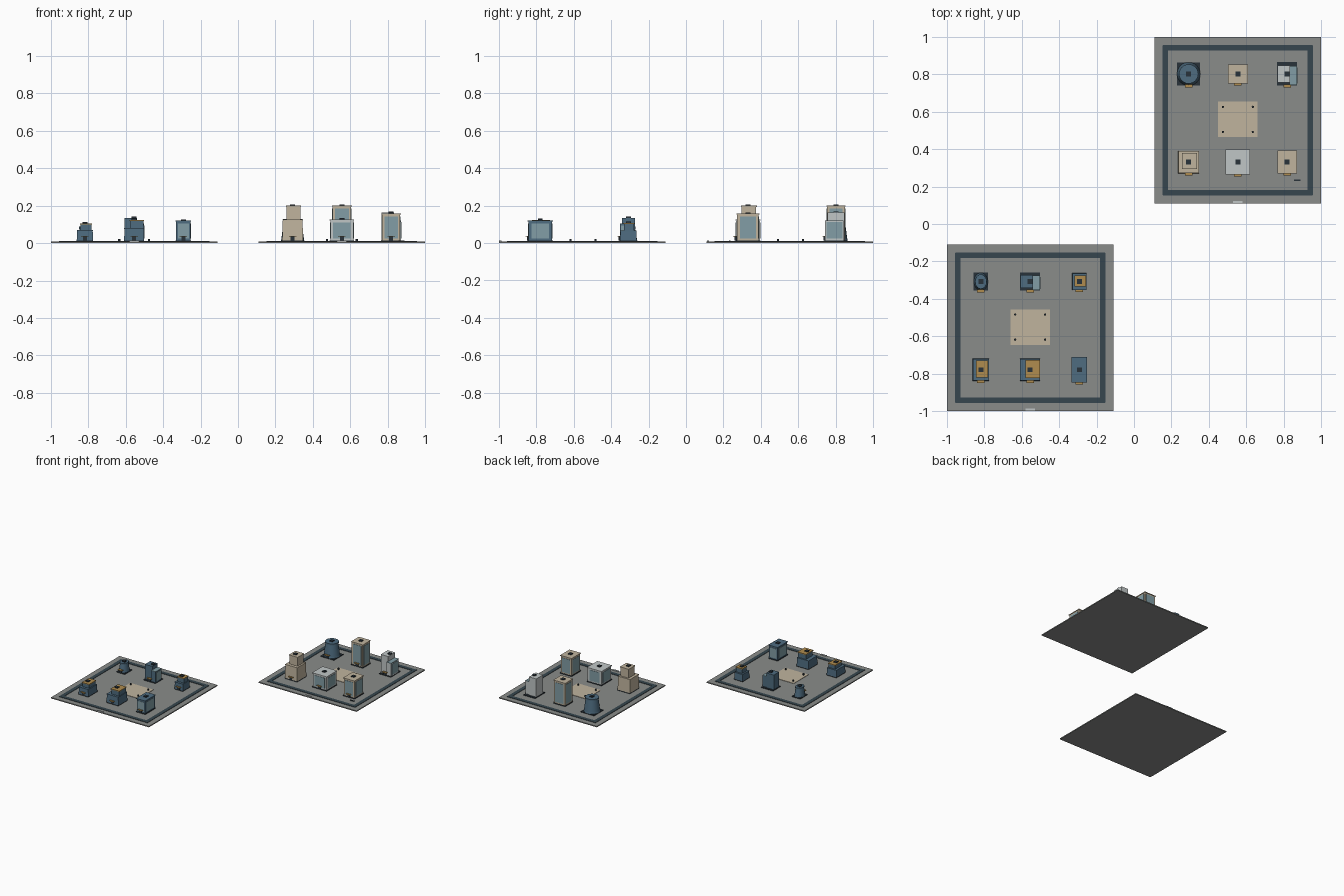
import bpy, bmesh
from mathutils import Vector

if "Cube" in bpy.data.objects:
    bpy.data.objects.remove(bpy.data.objects["Cube"])


def lin(c):
    c /= 255
    return c / 12.92 if c <= 0.04045 else ((c + 0.055) / 1.055) ** 2.4


def mat(name, r, g, b):
    m = bpy.data.materials.new(name)
    m.diffuse_color = (lin(r), lin(g), lin(b), 1)
    m.use_nodes = True
    m.node_tree.nodes["Principled BSDF"].inputs["Base Color"].default_value = m.diffuse_color
    return m


GREY = mat("plate_grey", 138, 140, 138)
ROAD = mat("road_slate", 54, 70, 78)
SAND = mat("sand", 192, 180, 158)
BLUE = mat("steel_blue", 78, 108, 128)
ORANGE = mat("ochre", 176, 140, 78)
GLASS = mat("glass_blue", 130, 158, 166)
PALE = mat("pale_grey", 192, 198, 198)
DARK = mat("dark_slate", 40, 50, 58)


def finish(name, bm, m):
    bmesh.ops.recalc_face_normals(bm, faces=bm.faces)
    me = bpy.data.meshes.new(name)
    bm.to_mesh(me)
    bm.free()
    me.materials.append(m)
    ob = bpy.data.objects.new(name, me)
    bpy.context.collection.objects.link(ob)
    return ob


def box(name, x, y, z0, z1, w, d, m, taper=1.0):
    """Box centred on x, y between heights z0 and z1, narrowing to the top."""
    bm = bmesh.new()
    bmesh.ops.create_cube(bm, size=1)
    for v in bm.verts:
        t = taper if v.co.z > 0 else 1
        v.co = Vector((x + v.co.x * w * t, y + v.co.y * d * t,
                       z1 if v.co.z > 0 else z0))
    return finish(name, bm, m)


def drum(name, x, y, z0, z1, r0, r1, m, sy=1.0):
    bm = bmesh.new()
    bmesh.ops.create_cone(bm, cap_ends=True, segments=24, radius1=r0, radius2=r1, depth=z1 - z0)
    for v in bm.verts:
        v.co = Vector((x + v.co.x, y + v.co.y * sy, v.co.z + (z0 + z1) / 2))
    for f in bm.faces:
        f.smooth = len(f.verts) == 4
    return finish(name, bm, m)


TOP = 0.008   # plate surface
BASE = 0.014  # plinth surface


def extras(x, y, w, d, h, vx=0.0):
    # plinth, roof vent, and door canopy shared by every building
    box("plinth", x, y, TOP, BASE, w, d, DARK)
    box("roof_vent", x + vx, y, h, h + 0.007, 0.026, 0.026, DARK)
    box("door", x, y - d / 2 + 0.001, BASE, 0.034, 0.022, 0.01, DARK)
    box("door_canopy", x, y - d / 2 - 0.002, 0.034, 0.039, 0.04, 0.018, ORANGE)


def panelled(x, y, w, d, h, m):
    # plain block with a glass panel on each side
    extras(x, y, w, d, h)
    box("block_body", x, y, BASE, h - 0.005, w - 0.008, d - 0.008, m)
    box("block_roof", x, y, h - 0.005, h, w, d, m)
    z0, z1 = 0.024, h - 0.016
    for s in (-1, 1):
        box("glass_panel", x, y + s * (d / 2 - 0.004), z0, z1, w * 0.7, 0.005, GLASS)
        box("glass_panel", x + s * (w / 2 - 0.004), y, z0, z1, 0.005, d * 0.7, GLASS)


def stepped(x, y, w, d, h0, h, uw, ud, ux, uy, m, roof):
    # wide lower storey with a smaller offset upper storey
    extras(x, y, w, d, h)
    box("lower_storey", x, y, BASE, h0, w, d, m, 0.94)
    box("lower_roof", x, y, h0 - 0.005, h0, w * 0.98, d * 0.98, m)
    box("upper_storey", x + ux, y + uy, h0, h - 0.006, uw * 0.92, ud * 0.92, m)
    box("upper_roof", x + ux, y + uy, h - 0.006, h, uw, ud, roof)


def winged(x, y, w, d, h0, h, m):
    # tall block with a lower glass wing on its right
    extras(x, y, w, d, h)
    mw = w * 0.62
    box("main_block", x - w / 2 + mw / 2 + 0.003, y, BASE, h, mw, d * 0.72, m)
    box("wing_body", x + w * 0.3, y - d * 0.07, BASE, h0 - 0.004, w * 0.38, d * 0.78, m)
    box("wing_roof", x + w * 0.31, y - d * 0.07, h0 - 0.004, h0, w * 0.38, d * 0.8, GLASS)
    box("wing_glass", x + w * 0.49, y - d * 0.07, 0.024, h0 - 0.01, 0.005, d * 0.68, GLASS)


def tower(x, y, w, d, h, r, sy, m):
    # tapered round tower on a square plinth
    extras(x, y, w, d, h)
    drum("tower_foot", x, y, BASE, 0.024, r * 1.04, r, m, sy)
    drum("tower_body", x, y, 0.024, h - 0.012, r, r * 0.8, m, sy)
    drum("tower_cap", x, y, h - 0.012, h, r * 0.86, r * 0.86, m, sy)


def district(c):
    # ground plate, ring road, plaza with bollards, and edge plaque
    box("ground_plate", c, c, 0, TOP, 0.89, 0.89, GREY)
    for s in (-1, 1):
        box("ring_road", c, c + s * 0.387, TOP, TOP + 0.003, 0.80, 0.03, ROAD)
        box("ring_road", c + s * 0.387, c, TOP, TOP + 0.003, 0.03, 0.80, ROAD)
    box("plaza", c, c + 0.004, TOP, TOP + 0.003, 0.21, 0.19, SAND)
    for sx in (-1, 1):
        for sy in (-1, 1):
            drum("bollard", c + sx * 0.08, c + 0.004 + sy * 0.067, TOP, 0.023, 0.006, 0.006, DARK)
    box("edge_plaque", c, c - 0.438, TOP, TOP + 0.005, 0.05, 0.012, PALE)


A, B = -0.555, 0.555
DX, NORTH, SOUTH = 0.263, 0.247, -0.224

# front left district: low blue buildings
district(A)
tower(A - DX, A + NORTH, 0.077, 0.096, 0.088, 0.036, 1.25, BLUE)
winged(A, A + NORTH, 0.108, 0.096, 0.105, 0.134, BLUE)
stepped(A + DX, A + NORTH, 0.076, 0.09, 0.068, 0.108, 0.062, 0.06, 0.004, 0.003, BLUE, ORANGE)
stepped(A - DX, A + SOUTH, 0.088, 0.118, 0.07, 0.105, 0.066, 0.09, 0.006, 0.004, BLUE, ORANGE)
stepped(A, A + SOUTH, 0.108, 0.118, 0.08, 0.124, 0.078, 0.095, 0.013, 0.004, BLUE, ORANGE)
panelled(A + DX, A + SOUTH, 0.084, 0.135, 0.12, BLUE)

# back right district: taller pale buildings
district(B)
tower(B - DX, B + NORTH, 0.122, 0.122, 0.128, 0.06, 1.0, BLUE)
panelled(B, B + NORTH, 0.108, 0.102, 0.2, SAND)
winged(B + DX, B + NORTH, 0.106, 0.125, 0.122, 0.163, PALE)
stepped(B - DX, B + SOUTH, 0.112, 0.12, 0.125, 0.2, 0.08, 0.085, 0.004, 0.005, SAND, SAND)
panelled(B, B + SOUTH, 0.132, 0.135, 0.127, PALE)
panelled(B + DX, B + SOUTH, 0.104, 0.122, 0.157, SAND)
# small kerb marker
box("kerb_marker", 0.873, 0.235, TOP, 0.014, 0.035, 0.008, DARK)
